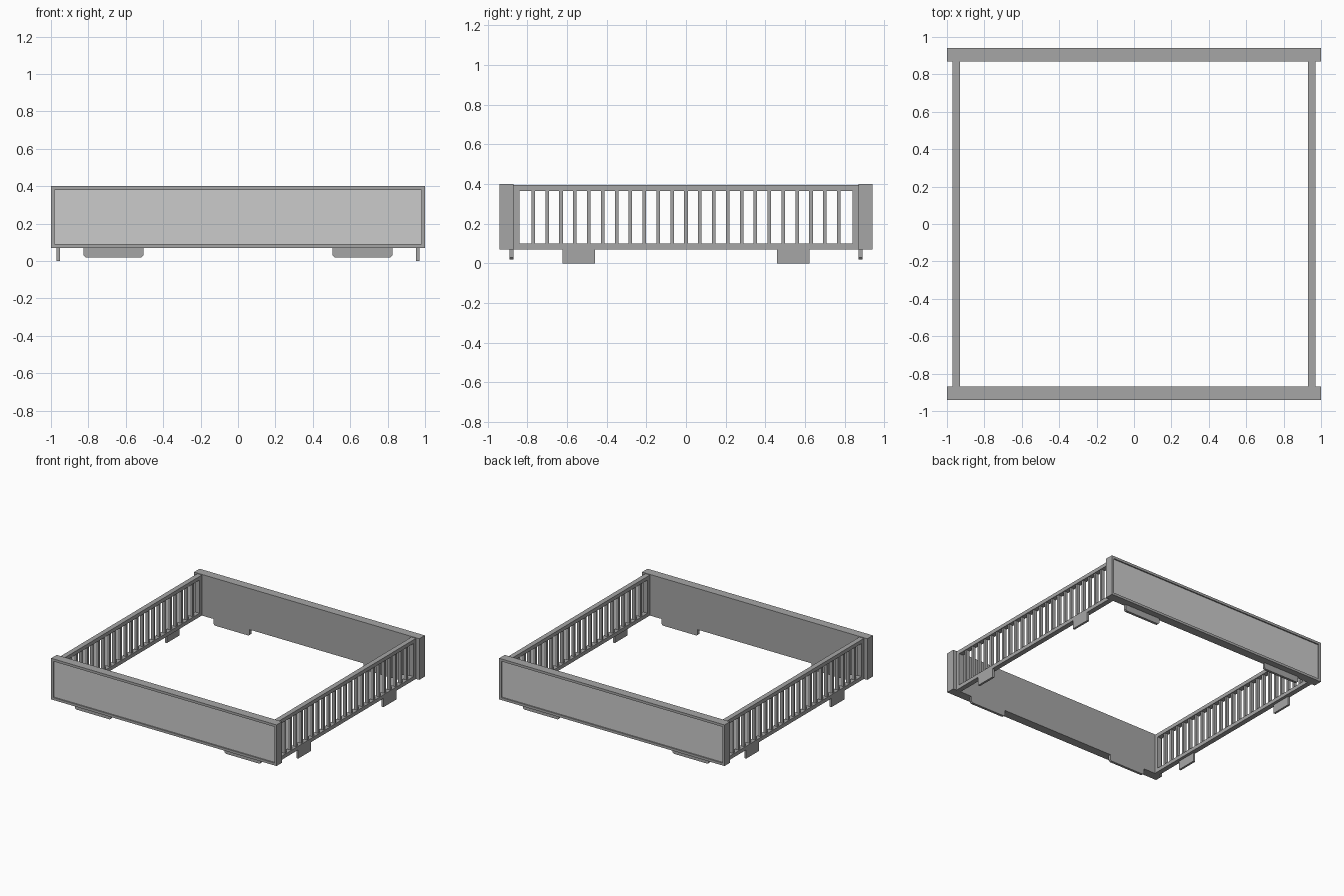
import bpy, bmesh
from mathutils import Vector

if "Cube" in bpy.data.objects:
    bpy.data.objects.remove(bpy.data.objects["Cube"])


def mat(name, v):
    m = bpy.data.materials.new(name)
    m.diffuse_color = (v, v, v, 1)
    m.use_nodes = True
    m.node_tree.nodes["Principled BSDF"].inputs["Base Color"].default_value = m.diffuse_color
    return m


LIGHT = mat("light_grey", 0.8)
DARK = mat("dark_grey", 0.38)


def finish(bm, name, material):
    bmesh.ops.recalc_face_normals(bm, faces=bm.faces)
    me = bpy.data.meshes.new(name)
    bm.to_mesh(me)
    bm.free()
    me.materials.append(material)
    ob = bpy.data.objects.new(name, me)
    bpy.context.collection.objects.link(ob)
    return ob


def add_box(bm, lo, hi):
    vs = bmesh.ops.create_cube(bm, size=1)["verts"]
    lo, hi = Vector(lo), Vector(hi)
    for v in vs:
        v.co = (lo + hi) / 2 + v.co * (hi - lo)


def box(name, lo, hi, material=DARK):
    bm = bmesh.new()
    add_box(bm, lo, hi)
    return finish(bm, name, material)


def prism_y(name, profile, y0, y1):
    """Extrude an x-z outline from y0 to y1."""
    bm = bmesh.new()
    face = bm.faces.new([bm.verts.new((x, y0, z)) for x, z in profile])
    out = bmesh.ops.extrude_face_region(bm, geom=[face])["geom"]
    for v in out:
        if isinstance(v, bmesh.types.BMVert):
            v.co.y = y1
    return finish(bm, name, DARK)


def ring(name, outer, inner, d0, d1, axis):
    """Rectangular frame standing upright; the depth runs along x or y."""
    bm = bmesh.new()
    loops = []
    for w, z0, z1 in (outer, inner):
        for d in (d0, d1):
            pts = [(-w, z0), (w, z0), (w, z1), (-w, z1)]
            loops.append([bm.verts.new((d, h, z) if axis == "x" else (h, d, z))
                          for h, z in pts])
    o0, o1, i0, i1 = loops
    for a, b in ((o0, o1), (o1, i1), (i1, i0), (i0, o0)):
        for k in range(4):
            n = (k + 1) % 4
            bm.faces.new((a[k], a[n], b[n], b[k]))
    return finish(bm, name, DARK)


# Front and back boards: back plate, raised rim, lighter inset panel, feet
for side, s in (("front", -1), ("back", 1)):
    box(side + "_plate", (-1, min(s * .87, s * .89), .07), (1, max(s * .87, s * .89), .40))
    ring(side + "_rim", (1, .07, .40), (.98, .09, .38), s * .89, s * .94, "y")
    box(side + "_panel", (-.98, min(s * .89, s * .93), .09), (.98, max(s * .89, s * .93), .38), LIGHT)
    for foot, c in (("left", -.665), ("right", .665)):
        prof = [(c - .16, .07), (c - .16, .03), (c - .15, .02),
                (c + .15, .02), (c + .16, .03), (c + .16, .07)]
        prism_y(side + "_foot_" + foot, prof, s * .87, s * .89)

# Side rails: open frame, row of upright slats, feet
for side, s in (("left", -1), ("right", 1)):
    ring(side + "_frame", (.87, .07, .395), (.84, .10, .365), s * .93, s * .97, "x")
    bm = bmesh.new()
    for i in range(-11, 12):
        x0, x1 = sorted((s * .937, s * .963))
        add_box(bm, (x0, i * .07 - .009, .10), (x1, i * .07 + .009, .365))
    finish(bm, side + "_slats", DARK)
    x0, x1 = sorted((s * .953, s * .97))
    for foot, y in (("front", -.54), ("back", .54)):
        box(side + "_foot_" + foot, (x0, y - .082, 0), (x1, y + .082, .07))
